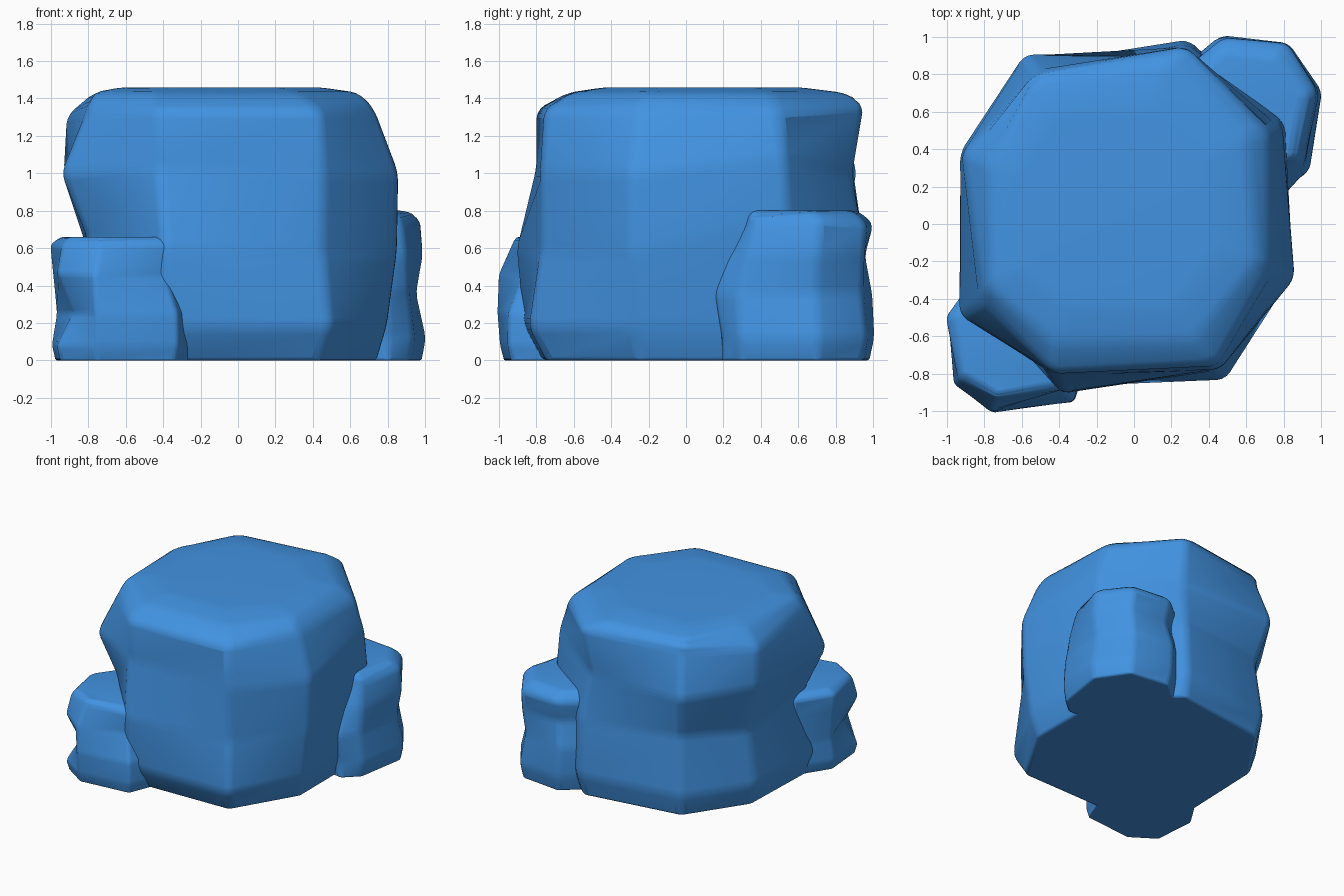
import bpy
import bmesh
import math

blue = bpy.data.materials.new("rock blue")
blue.diffuse_color = (0.054, 0.292, 0.76, 1.0)


def rock(name, corners, levels, bevel):
    """Stack of eight-sided rings. Each level: height, (shift x, shift y),
    scale, and {corner index: (radial push, lift, sideways x)}."""
    n = len(corners)
    cx = sum(c[0] for c in corners) / n
    cy = sum(c[1] for c in corners) / n
    bm = bmesh.new()
    rings = []
    for z, (dx, dy), scale, push in levels:
        ring = []
        for i, (x, y) in enumerate(corners):
            p = push.get(i, 0)
            p = p if isinstance(p, tuple) else (p,)
            out, lift, side = (p + (0, 0))[:3]
            rx, ry = x - cx, y - cy
            k = scale + out / math.hypot(rx, ry)
            ring.append(bm.verts.new((cx + dx + side + rx * k, cy + dy + ry * k, z + lift)))
        rings.append(ring)
    for a, b in zip(rings, rings[1:]):
        for i in range(n):
            j = (i + 1) % n
            bm.faces.new((a[i], a[j], b[j], b[i]))
    bm.faces.new(rings[-1])
    bm.faces.new(rings[0][::-1])
    bmesh.ops.recalc_face_normals(bm, faces=bm.faces[:])
    # tighter rounding where the rock meets the ground
    weight = bm.edges.layers.float.new("bevel_weight_edge")
    for e in bm.edges:
        on_ground = all(v.co.z < 0.001 for v in e.verts)
        e[weight] = 0.4 if on_ground else 1.0
    mesh = bpy.data.meshes.new(name)
    bm.to_mesh(mesh)
    bm.free()
    mesh.materials.append(blue)
    obj = bpy.data.objects.new(name, mesh)
    bpy.context.collection.objects.link(obj)
    # worn, rounded edges
    mod = obj.modifiers.new("worn edges", "BEVEL")
    mod.width = bevel
    mod.segments = 3
    mod.limit_method = "WEIGHT"
    bpy.ops.object.select_all(action="DESELECT")
    obj.select_set(True)
    bpy.context.view_layer.objects.active = obj
    bpy.ops.object.shade_smooth_by_angle(angle=math.radians(45))
    return obj


# Large boulder: corners run anticlockwise from front left
rock("main_boulder",
     [(-0.44, -0.80), (0.46, -0.78), (0.86, -0.29), (0.79, 0.53),
      (0.28, 0.95), (-0.58, 0.90), (-0.92, 0.38), (-0.92, -0.48)],
     [(0.0, (0, 0), 0.94, {0: 0.02, 1: 0.02, 2: -0.07, 4: 0.04, 5: -0.04, 6: -0.03}),
      (0.18, (0, 0), 0.98, {0: (0.09, 0, 0.04), 1: 0.09, 2: -0.05, 4: 0.06,
                            5: -0.03, 6: -0.01}),
      (0.57, (0, 0), 0.96, {0: (0.16, 0.03, 0.10), 1: 0.03, 2: 0.03,
                            3: (0.06, 0.22), 4: (0.05, 0.05), 5: (-0.07, 0.08),
                            6: (-0.08, 0.03), 7: (-0.10, 0.08)}),
      (1.00, (0, 0), 1.0, {0: (0, 0.03, 0.02), 3: (0.0, 0.08), 4: -0.07,
                           5: 0.02, 6: 0.01, 7: 0.03}),
      (1.34, (0, 0), 0.97, {0: 0.03, 2: -0.11, 3: -0.05, 4: (0.04, 0.03),
                            5: -0.08, 6: (0.03, -0.03), 7: (-0.10, -0.02)}),
      (1.43, (-0.05, 0.02), 0.83, {4: 0.04, 5: 0.01, 6: -0.06, 7: -0.05}),
      (1.46, (-0.05, 0.02), 0.60, {})],
     0.05)

# Small rock at the front left
rock("front_small_rock",
     [(-0.76, -1.00), (-0.33, -0.94), (-0.22, -0.62), (-0.28, -0.30),
      (-0.55, -0.18), (-0.82, -0.22), (-1.00, -0.50), (-0.97, -0.86)],
     [(0.0, (0, 0), 0.94, {1: 0.02, 2: 0.03}),
      (0.08, (0, 0), 0.99, {1: 0.02, 2: 0.02}),
      (0.25, (0, 0), 0.98, {0: 0.02, 1: 0.02, 7: -0.11, 6: -0.02}),
      (0.46, (0, 0), 0.97, {0: 0.02, 1: -0.08, 2: -0.07, 7: 0.01}),
      (0.62, (0, 0), 0.97, {0: -0.06, 1: -0.05, 2: -0.03, 6: 0.02, 7: -0.03}),
      (0.66, (0, 0.01), 0.82, {1: -0.02, 2: -0.02, 6: 0.02})],
     0.035)

# Medium rock at the back right
rock("back_medium_rock",
     [(0.50, 0.22), (0.80, 0.19), (0.94, 0.28), (1.01, 0.71),
      (0.83, 0.97), (0.47, 1.01), (0.22, 0.80), (0.25, 0.40)],
     [(0.0, (0, 0), 0.94, {1: 0.03}),
      (0.12, (0, 0), 1.0, {}),
      (0.36, (-0.02, 0), 0.98, {1: 0.06, 3: -0.03, 4: -0.02}),
      (0.56, (0, 0), 0.96, {1: -0.02, 2: -0.03, 5: -0.04}),
      (0.73, (0, 0.01), 0.97, {1: -0.10, 2: -0.07, 3: (-0.02, 0.03)}),
      (0.80, (-0.02, 0.01), 0.78, {1: -0.03, 2: 0, 3: 0.0})],
     0.04)
